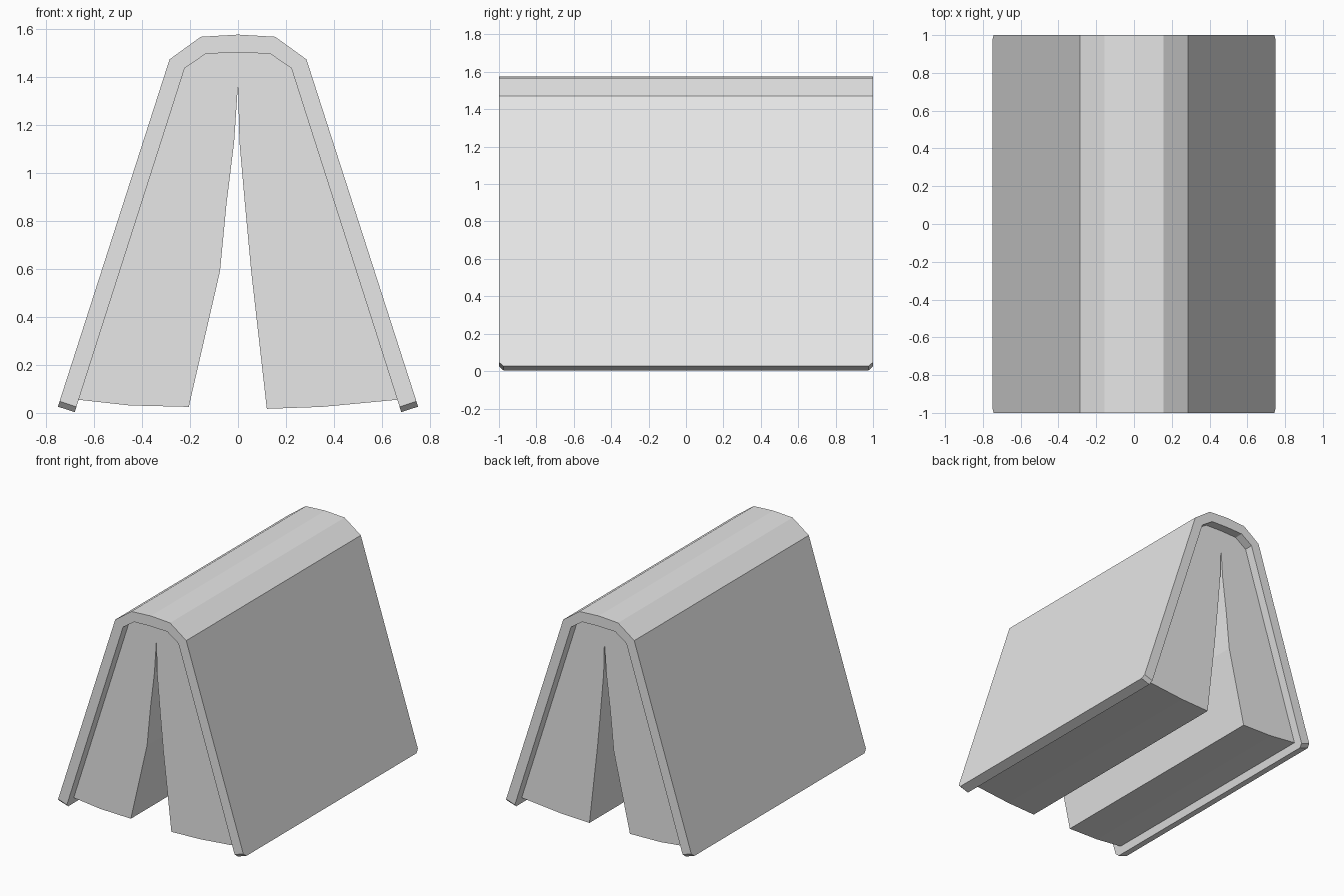
import bpy
import bmesh

cube = bpy.data.objects.get("Cube")
if cube:
    bpy.data.objects.remove(cube, do_unlink=True)

grey = bpy.data.materials.new("light_grey")
grey.use_nodes = True
colour = (0.8, 0.8, 0.8, 1)
grey.diffuse_color = colour
grey.node_tree.nodes["Principled BSDF"].inputs["Base Color"].default_value = colour


def loft(name, sections):
    """Join equal outlines, each given as (y, [(x, z), ...]), into a closed solid."""
    bm = bmesh.new()
    rings = [[bm.verts.new((x, y, z)) for x, z in outline] for y, outline in sections]
    for a, b in zip(rings, rings[1:]):
        n = len(a)
        for i in range(n):
            j = (i + 1) % n
            bm.faces.new((a[i], a[j], b[j], b[i]))
    bm.faces.new(rings[0])
    bm.faces.new(rings[-1])
    bmesh.ops.recalc_face_normals(bm, faces=bm.faces)
    mesh = bpy.data.meshes.new(name)
    bm.to_mesh(mesh)
    bm.free()
    mesh.materials.append(grey)
    obj = bpy.data.objects.new(name, mesh)
    bpy.context.collection.objects.link(obj)
    return obj


def mirrored(half):
    """Complete a left-to-middle outline with its mirror image."""
    return half + [(-x, z) for x, z in reversed(half) if x != 0]


def cover_outline(lift):
    """Bent cover board; lift shortens both legs along their slope."""
    outer = [(-0.75 + lift * 0.32, 0.026 + lift), (-0.285, 1.472),
             (-0.155, 1.566), (0, 1.575)]
    inner = [(-0.68 + lift * 0.32, 0.003 + lift), (-0.222, 1.435),
             (-0.133, 1.496), (0, 1.5)]
    return mirrored(outer) + mirrored(inner)[::-1]


# Cover with clipped corners at the open edges
loft("book_cover", [(-1, cover_outline(0.022)), (-0.975, cover_outline(0)),
                    (0.975, cover_outline(0)), (1, cover_outline(0.022))])

# Page block, split open in the middle and recessed from the cover ends
back = mirrored([(-0.666, 0.055), (-0.224, 1.437), (-0.134, 1.498), (0, 1.502)])
right_edge = [(0.35, 0.025), (0.12, 0.017), (0.055, 0.59), (0.028, 0.88), (0.006, 1.13)]
left_edge = [(0, 1.37), (-0.016, 1.13), (-0.048, 0.87), (-0.075, 0.59),
             (-0.205, 0.025), (-0.45, 0.031)]
pages = back + right_edge + left_edge
loft("page_block", [(-0.935, pages), (0.935, pages)])
